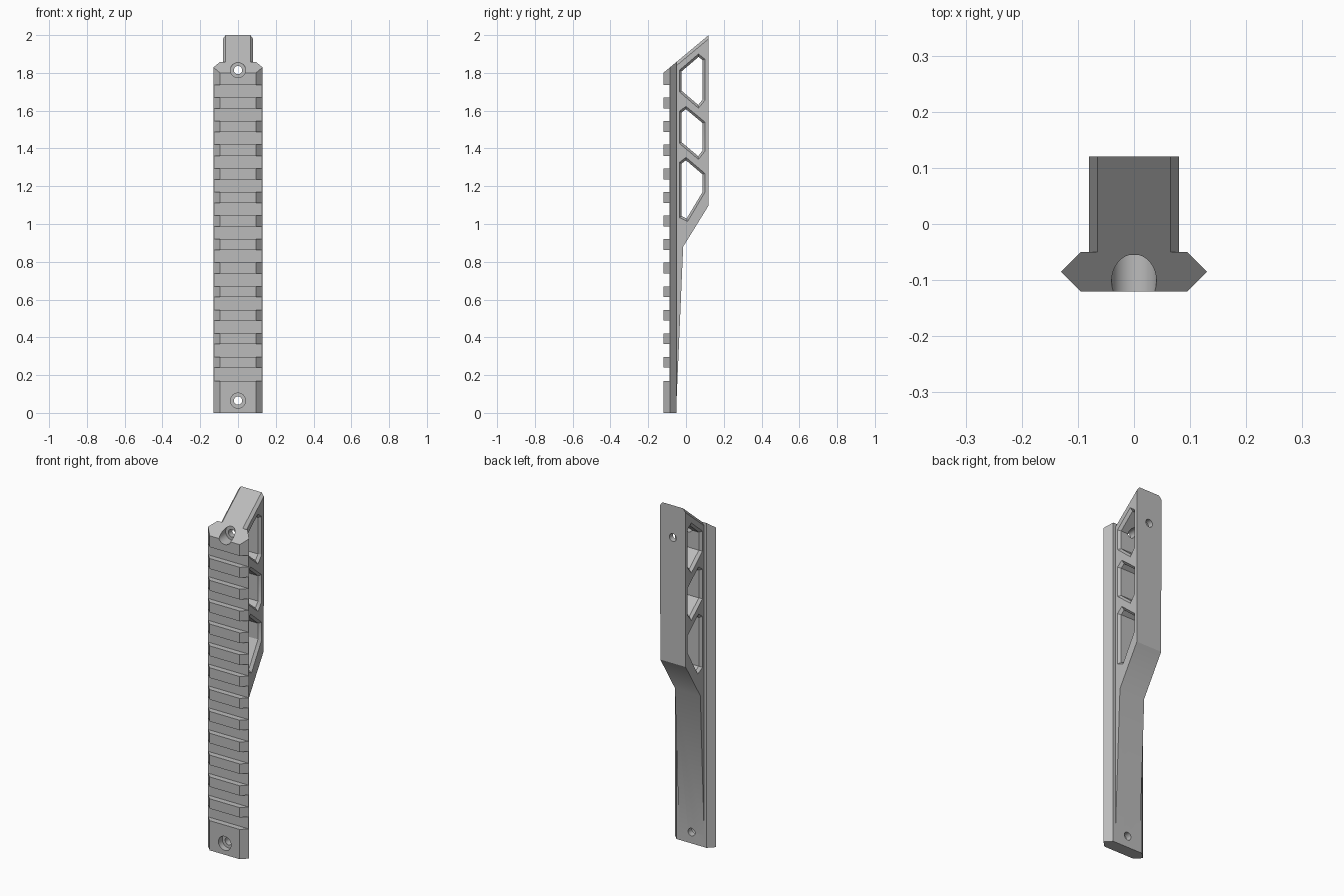
import bpy, bmesh, math
from mathutils import Vector, Matrix

cube = bpy.data.objects.get("Cube")
if cube:
    bpy.data.objects.remove(cube, do_unlink=True)

grey = bpy.data.materials.new("machined grey")
grey.use_nodes = True
COLOUR = (0.5, 0.5, 0.5, 1)
grey.diffuse_color = COLOUR
grey.node_tree.nodes["Principled BSDF"].inputs["Base Color"].default_value = COLOUR


def slant(y):
    """Height of the sloping upper end."""
    return 1.8 + 0.833 * (y + 0.12)


def make(name, bm, helper=False):
    bmesh.ops.recalc_face_normals(bm, faces=bm.faces)
    mesh = bpy.data.meshes.new(name)
    bm.to_mesh(mesh)
    bm.free()
    mesh.materials.append(grey)
    ob = bpy.data.objects.new(name, mesh)
    bpy.context.collection.objects.link(ob)
    ob.hide_render = helper
    return ob


def loft(loops):
    """Skin matching closed loops and cap both ends."""
    bm = bmesh.new()
    rings = [[bm.verts.new(p) for p in loop] for loop in loops]
    n = len(rings[0])
    for a, b in zip(rings, rings[1:]):
        for i in range(n):
            j = (i + 1) % n
            bm.faces.new((a[i], a[j], b[j], b[i]))
    bm.faces.new(rings[0])
    bm.faces.new(rings[-1])
    return bm


def inset(points, d):
    """Move every side of a clockwise convex polygon inwards."""
    pts = [Vector(p) for p in points]
    out = []
    for i, p in enumerate(pts):
        a = (p - pts[i - 1]).normalized()
        b = (pts[(i + 1) % len(pts)] - p).normalized()
        na, nb = Vector((a.y, -a.x)), Vector((b.y, -b.x))
        out.append(p + (na + nb) * d / (1 + na.dot(nb)))
    return out


def boolean(target, tool, operation):
    mod = target.modifiers.new(operation, 'BOOLEAN')
    mod.operation = operation
    mod.solver = 'EXACT'
    mod.object = tool
    bpy.context.view_layer.objects.active = target
    bpy.ops.object.modifier_apply(modifier=mod.name)
    bpy.data.objects.remove(tool, do_unlink=True)


# Rail: hexagonal bar with a sloping upper end
half = [(0.095, -0.12), (0.13, -0.085), (0.095, -0.05)]
section = half + [(-x, y) for x, y in reversed(half)]
rail = make("slotted_rail", loft([[(x, y, 0) for x, y in section],
                                  [(x, y, slant(y)) for x, y in section]]))

# Cross slots between the teeth
slots = bmesh.new()
for k in range(13):
    low = 0.17 if k == 0 else 0.17 + 0.125 * k
    high = 0.239 + 0.1247 * k
    bmesh.ops.create_cube(slots, size=1, matrix=Matrix.Translation((0, -0.137, (low + high) / 2))
                          @ Matrix.Diagonal((0.4, 0.1, high - low, 1)))
boolean(rail, make("slot_cutter", slots, True), 'DIFFERENCE')

# Riser web behind the rail, with chamfered sloping edges
W = 0.08
profile = [(-0.06, 0.02), (-0.052, 0.02), (-0.015, 0.88), (0.118, 1.095),
           (0.12, slant(0.12)), (-0.06, slant(-0.06))]
bm = loft([[(x, y, z) for y, z in profile] for x in (-W, W)])
top = [e for e in bm.edges
       if all(abs(v.co.z - slant(v.co.y)) < 1e-4 for v in e.verts)
       and abs(e.verts[0].co.x - e.verts[1].co.x) < 1e-4]
bmesh.ops.bevel(bm, geom=top, offset=0.015, segments=1, affect='EDGES')
riser = make("riser_web", bm)

# Side windows with chamfered rims
windows = [
    [(-0.035, 1.814), (0.066, 1.9), (0.1, 1.873), (0.1, 1.655), (0.066, 1.613), (-0.035, 1.7)],
    [(-0.035, 1.597), (0, 1.623), (0.1, 1.54), (0.1, 1.385), (0.066, 1.342), (-0.035, 1.427)],
    [(-0.035, 1.326), (0, 1.353), (0.1, 1.268), (0.1, 1.167), (0.008, 1.013), (-0.035, 1.034)],
]
for outline in windows:
    steps = [(-0.1, -0.02), (-0.065, 0.012), (0.065, 0.012), (0.1, -0.02)]
    steps = [(x, 0.012 if abs(x) < W else -0.016) for x, d in steps]
    loops = [[(x, p.x, p.y) for p in inset(outline, d)] for x, d in steps]
    boolean(riser, make("window_cutter", loft(loops), True), 'DIFFERENCE')

boolean(rail, riser, 'UNION')


# Counterbored screw holes near both ends
def drill(radius, y0, y1, z):
    hole = bmesh.new()
    bmesh.ops.create_cone(hole, cap_ends=True, segments=32, radius1=radius, radius2=radius,
                          depth=y1 - y0, matrix=Matrix.Translation((0, (y0 + y1) / 2, z))
                          @ Matrix.Rotation(math.pi / 2, 4, 'X'))
    boolean(rail, make("hole_cutter", hole, True), 'DIFFERENCE')


for z, floor in ((0.065, -0.085), (1.815, -0.055)):
    drill(0.04, -0.2, floor, z)
    drill(0.022, -0.2, 0.2, z)

# Smooth hole walls, sharp machined edges
bpy.ops.object.select_all(action='DESELECT')
rail.select_set(True)
bpy.context.view_layer.objects.active = rail
bpy.ops.object.shade_smooth_by_angle(angle=math.radians(30))
